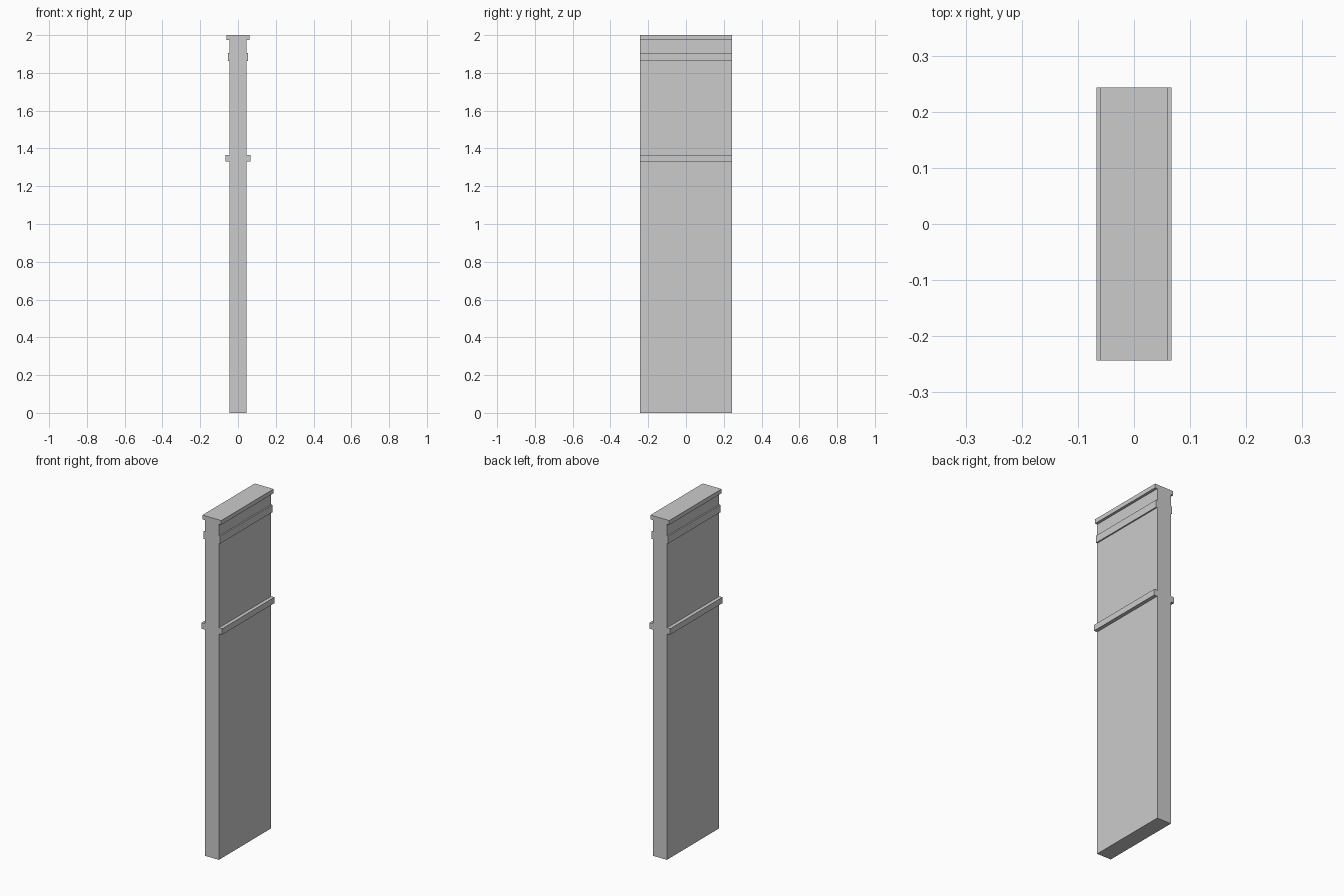
import bpy
import bmesh

if "Cube" in bpy.data.objects:
    bpy.data.objects.remove(bpy.data.objects["Cube"])

HALF_DEPTH = 0.243


def extrude_profile(name, half_profile):
    """Mirror a (x, z) half profile across x = 0 and extrude it along y."""
    outline = half_profile + [(-x, z) for x, z in reversed(half_profile)]
    bm = bmesh.new()
    face = bm.faces.new([bm.verts.new((x, -HALF_DEPTH, z)) for x, z in outline])
    result = bmesh.ops.extrude_face_region(bm, geom=[face])
    moved = [v for v in result["geom"] if isinstance(v, bmesh.types.BMVert)]
    bmesh.ops.translate(bm, verts=moved, vec=(0, 2 * HALF_DEPTH, 0))
    bmesh.ops.recalc_face_normals(bm, faces=bm.faces)
    mesh = bpy.data.meshes.new(name)
    bm.to_mesh(mesh)
    bm.free()
    obj = bpy.data.objects.new(name, mesh)
    bpy.context.collection.objects.link(obj)
    return obj


# Mouldings on both faces: half width, bottom, top
BODY = 0.046
middle_rail = (0.067, 1.33, 1.365)
upper_band = (0.054, 1.862, 1.905)
top_cap = (0.061, 1.975, 2.0)

# Wall section stepping out at every moulding
profile = [(BODY, 0.0)]
for half_width, bottom, top in (middle_rail, upper_band):
    profile += [(BODY, bottom), (half_width, bottom), (half_width, top), (BODY, top)]
half_width, bottom, top = top_cap
profile += [(BODY, bottom), (half_width, bottom), (half_width, top)]

extrude_profile("moulded_wall_panel", profile)
